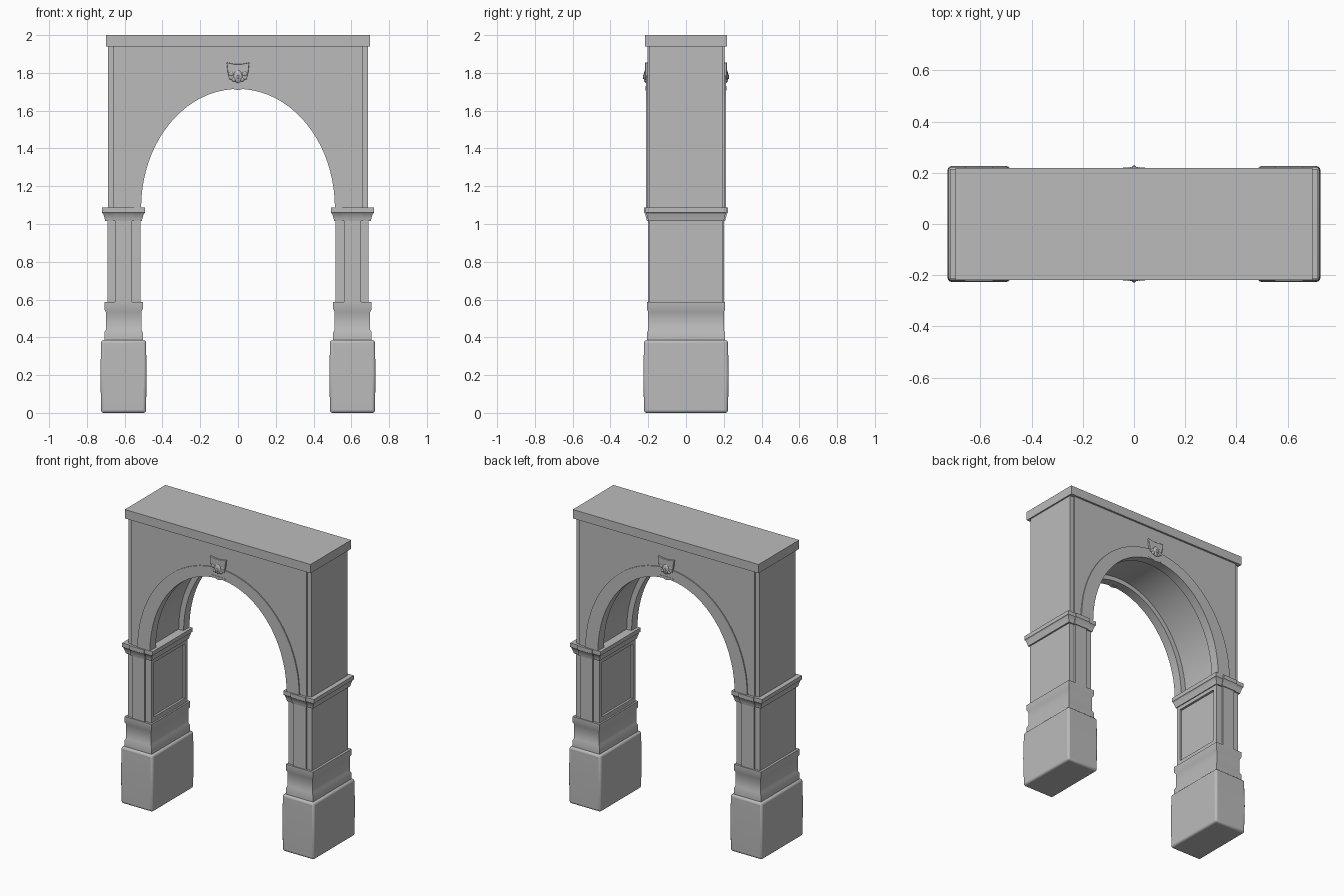
import bpy, bmesh
from math import sin, cos, pi, radians

cube = bpy.data.objects.get("Cube")
if cube:
    bpy.data.objects.remove(cube)

stone = bpy.data.materials.new("grey stone")
stone.use_nodes = True
GREY = (0.5, 0.5, 0.5, 1)
stone.diffuse_color = GREY
stone.node_tree.nodes["Principled BSDF"].inputs["Base Color"].default_value = GREY

SPRING = 1.085           # height where the arch starts
INNER = (0.513, 0.63)    # arch half width and rise
VAULT = (0.55, 0.66)
OUTER = (0.608, 0.70)


def finish(bm, name, bevel=0):
    bmesh.ops.recalc_face_normals(bm, faces=bm.faces)
    mesh = bpy.data.meshes.new(name)
    bm.to_mesh(mesh)
    bm.free()
    mesh.materials.append(stone)
    obj = bpy.data.objects.new(name, mesh)
    bpy.context.collection.objects.link(obj)
    if bevel:
        mod = obj.modifiers.new("Soft edges", "BEVEL")
        mod.width = bevel
        mod.segments = 3
    bpy.ops.object.select_all(action="DESELECT")
    obj.select_set(True)
    bpy.context.view_layer.objects.active = obj
    bpy.ops.object.shade_smooth_by_angle(angle=radians(30))
    return obj


def arc(size, steps=40):
    """Half ellipse from the left springing to the right one."""
    return [(-size[0] * cos(pi * i / steps), SPRING + size[1] * sin(pi * i / steps))
            for i in range(steps + 1)]


def prism(name, outline, y0, y1, bevel=0):
    """Extrude an x-z outline from y0 to y1."""
    bm = bmesh.new()
    face = bm.faces.new([bm.verts.new((x, y0, z)) for x, z in outline])
    new = bmesh.ops.extrude_face_region(bm, geom=[face])["geom"]
    moved = [v for v in new if isinstance(v, bmesh.types.BMVert)]
    bmesh.ops.translate(bm, verts=moved, vec=(0, y1 - y0, 0))
    return finish(bm, name, bevel)


def wall(name, half, size, y0, y1):
    frame = [(half, SPRING), (half, 1.94), (-half, 1.94), (-half, SPRING)]
    prism(name, arc(size) + frame, y0, y1)


def stack(name, cx, levels, bevel=0):
    """Loft rectangles given as (z, half width, half depth)."""
    bm = bmesh.new()
    rings = [[bm.verts.new((cx + sx * hx, sy * hy, z))
              for sx, sy in ((-1, -1), (1, -1), (1, 1), (-1, 1))]
             for z, hx, hy in levels]
    for a, b in zip(rings, rings[1:]):
        for i in range(4):
            j = (i + 1) % 4
            bm.faces.new((a[i], a[j], b[j], b[i]))
    bm.faces.new(rings[0])
    bm.faces.new(rings[-1])
    return finish(bm, name, bevel)


def box(name, x, y, z):
    bm = bmesh.new()
    bmesh.ops.create_cube(bm, size=1)
    for v in bm.verts:
        v.co = [lo + (c + 0.5) * (hi - lo) for c, (lo, hi) in zip(v.co, (x, y, z))]
    return finish(bm, name)


def blob(name, centre, scale):
    bm = bmesh.new()
    bmesh.ops.create_icosphere(bm, subdivisions=2, radius=1)
    for v in bm.verts:
        v.co = [c + s * p for c, s, p in zip(centre, scale, v.co)]
    return finish(bm, name)


# Upper wall with a recessed vault between the two faces
wall("vault_wall", 0.688, VAULT, -0.152, 0.152)
stack("top_slab", 0, [(1.94, 0.698, 0.218), (2.0, 0.698, 0.218)])

for s, side in ((-1, "front"), (1, "back")):
    wall(side + "_wall", 0.688, INNER, s * 0.15, s * 0.195)
    wall(side + "_wall_panel", 0.66, INNER, s * 0.194, s * 0.205)
    prism(side + "_archivolt", arc(INNER) + arc(OUTER)[::-1], s * 0.149, s * 0.212)

    # Keystone ornament: shield, ledge and carved mask
    shield = [(-0.045, 1.765), (0.045, 1.765), (0.054, 1.80), (0.06, 1.855),
              (0.02, 1.847), (-0.02, 1.847), (-0.06, 1.855), (-0.054, 1.80)]
    prism(side + "_keystone_shield", shield, s * 0.2, s * 0.217, 0.003)
    prism(side + "_keystone_ledge",
          [(-0.058, 1.722), (0, 1.708), (0.058, 1.722), (0.05, 1.73), (-0.05, 1.73)],
          s * 0.19, s * 0.214)
    blob(side + "_mask_face", (0, s * 0.212, 1.782), (0.026, 0.013, 0.036))
    blob(side + "_mask_nose", (0, s * 0.223, 1.778), (0.006, 0.006, 0.012))
    for x in (-1, 1):
        blob(side + "_mask_curl", (x * 0.036, s * 0.212, 1.795), (0.016, 0.009, 0.014))
        blob(side + "_mask_cheek", (x * 0.022, s * 0.213, 1.765), (0.012, 0.009, 0.012))

# Two piers, mirrored
for m, side in ((-1, "right"), (1, "left")):
    c = m * 0.606
    stack(side + "_plinth", c, [(0, 0.119, 0.222), (0.2, 0.122, 0.226),
                                (0.385, 0.119, 0.222)], 0.014)
    stack(side + "_pedestal", c, [
        (0.38, 0.102, 0.207), (0.425, 0.102, 0.207), (0.44, 0.094, 0.2),
        (0.535, 0.094, 0.2), (0.55, 0.102, 0.207), (0.588, 0.102, 0.207)])
    # Shaft core, its inner face set back behind a frame
    box(side + "_shaft", sorted((m * 0.53, m * 0.692)), (-0.192, 0.192), (0.58, 1.03))
    inner = sorted((m * 0.515, m * 0.54))
    for s in (-1, 1):
        box(side + "_frame_stile", inner, sorted((s * 0.165, s * 0.192)), (0.58, 1.03))
    box(side + "_frame_bottom", inner, (-0.17, 0.17), (0.58, 0.62))
    box(side + "_frame_top", inner, (-0.17, 0.17), (0.99, 1.03))
    stack(side + "_pilaster", c, [(0.58, 0.046, 0.202), (1.06, 0.046, 0.202)])
    # Moulded capital with a centre break on front and back
    rise = [(1.015, 0.097, 0.2), (1.03, 0.1, 0.203), (1.055, 0.108, 0.21),
            (1.06, 0.114, 0.215), (1.087, 0.114, 0.215)]
    stack(side + "_capital", c, rise)
    stack(side + "_capital_break", c, [(z, 0.055, d + 0.007) for z, w, d in rise])
